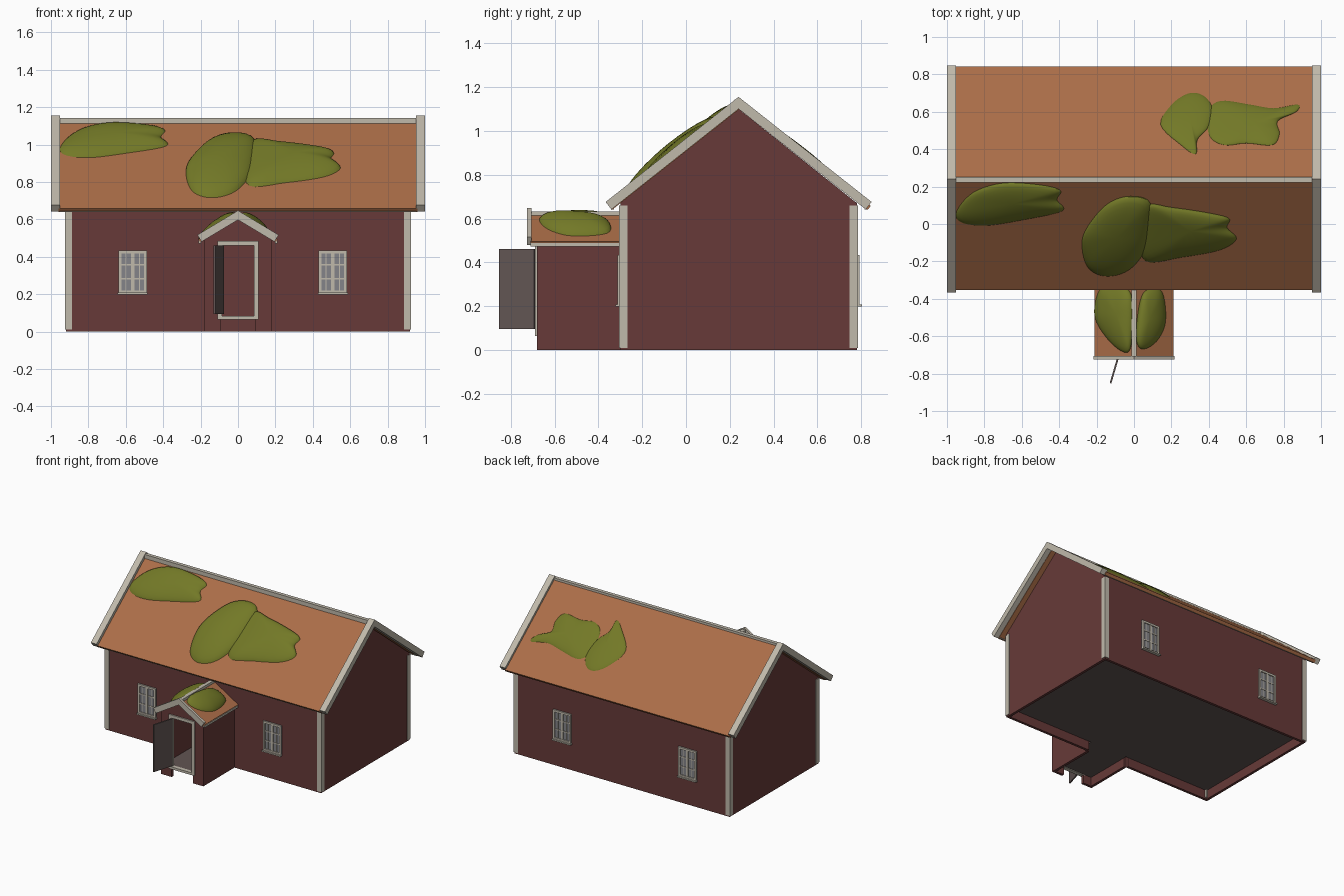
import bpy, bmesh, math
from mathutils import Vector

cube = bpy.data.objects.get("Cube")
if cube:
    bpy.data.objects.remove(cube, do_unlink=True)


def material(name, r, g, b):
    m = bpy.data.materials.new(name)
    m.use_nodes = True
    m.diffuse_color = (r, g, b, 1)
    m.node_tree.nodes["Principled BSDF"].inputs["Base Color"].default_value = (r, g, b, 1)
    return m


RED = material("red_planks", .135, .042, .040)
TRIM = material("pale_trim", .53, .49, .41)
TILE = material("orange_roof", .41, .155, .065)
MOSS = material("green_moss", .17, .19, .02)
GLASS = material("grey_glass", .23, .23, .25)
WOOD = material("weathered_wood", .12, .09, .085)


def finish(name, bm, mat):
    bmesh.ops.recalc_face_normals(bm, faces=bm.faces)
    mesh = bpy.data.meshes.new(name)
    bm.to_mesh(mesh)
    bm.free()
    mesh.materials.append(mat)
    ob = bpy.data.objects.new(name, mesh)
    bpy.context.collection.objects.link(ob)
    return ob


def prism(profile, axis, a, b):
    return profile, axis, a, b


def box(x0, x1, y0, y1, z0, z1):
    return prism([(x0, y0), (x1, y0), (x1, y1), (x0, y1)], "Z", z0, z1)


def build(name, mat, parts):
    """Join extruded profiles into one object."""
    place = {"X": lambda p, d: (d, p[0], p[1]),
             "Y": lambda p, d: (p[0], d, p[1]),
             "Z": lambda p, d: (p[0], p[1], d)}
    bm = bmesh.new()
    for profile, axis, a, b in parts:
        ends = [[bm.verts.new(place[axis](p, d)) for p in profile] for d in (a, b)]
        for end in ends:
            bm.faces.new(end)
        for i in range(len(profile)):
            bm.faces.new((ends[0][i - 1], ends[0][i], ends[1][i], ends[1][i - 1]))
    return finish(name, bm, mat)


def chevron(centre, apex, half, slope, thick):
    """Gable profile with eaves cut square to the slope."""
    ang = math.atan(slope)
    d = thick * math.cos(ang)
    low = apex - half * slope
    dx, dz = d * math.sin(ang), d * math.cos(ang)
    return [(centre - half, low), (centre, apex), (centre + half, low),
            (centre + half - dx, low - dz), (centre, apex - thick),
            (centre - half + dx, low - dz)]


# Main dimensions
W, FRONT, BACK, RIDGE, PITCH = .92, -.30, .78, .24, .79
T = .02
P, PFRONT, PPITCH = .18, -.68, .6

# House walls
gable = [(FRONT, 0), (BACK, 0), (BACK, .67), (RIDGE, 1.1), (FRONT, .67)]
build("house_walls", RED, [
    prism(gable, "X", -W, -W + T), prism(gable, "X", W - T, W),
    box(-W, W, BACK - T, BACK, 0, .67),
    box(-W, -P, FRONT, FRONT + T, 0, .67),
    box(P, W, FRONT, FRONT + T, 0, .67),
    box(-P, P, FRONT, FRONT + T, .08, .67)])

# Porch walls with a doorway open to the ground
door = .09
porch_front = [(-P, 0), (-door, 0), (-door, .465), (door, .465), (door, 0), (P, 0),
               (P, .49), (0, .6), (-P, .49)]
build("porch_walls", RED, [prism(porch_front, "Y", PFRONT, PFRONT + T)] + [
    box(s * P - T / 2 - s * T / 2, s * P + T / 2 - s * T / 2, PFRONT + T, FRONT, 0, .49)
    for s in (-1, 1)])

# Raised floor
build("floor", WOOD, [box(-W + T, W - T, FRONT + T, BACK - T, .07, .08),
                      box(-P + T, P - T, PFRONT + T, FRONT + T, .07, .08)])

# Corner boards
corners = []
for x in (-W, W):
    for y in (FRONT, BACK):
        ix, iy = math.copysign(.033, -x), math.copysign(.033, -y)
        ox, oy = math.copysign(.005, x), math.copysign(.005, y)
        corners.append(box(x + ix, x + ox, y + iy, y + oy, .01, .66))
build("corner_boards", TRIM, corners)

# Main roof with barge boards, ridge board and eave boards
build("main_roof", TILE, [prism(chevron(.245, 1.13, .598, PITCH, .03), "X", -.96, .96)])
barge = chevron(RIDGE, 1.155, .607, PITCH, .055)
build("barge_boards", TRIM, [prism(barge, "X", s * .952, s) for s in (-1, 1)])
build("ridge_board", TRIM, [box(-.955, .955, .222, .25, 1.1, 1.143)])
build("eave_boards", TRIM, [box(-.955, .955, -.343, -.328, .642, .66),
                            box(-.955, .955, .815, .83, .642, .66)])

# Porch roof and its trim
build("porch_roof", TILE, [prism(chevron(0, .622, .212, PPITCH, .02), "Y", -.71, FRONT)])
build("porch_barge_boards", TRIM,
      [prism(chevron(0, .647, .217, PPITCH, .05), "Y", -.725, -.705)])
build("porch_trim", TRIM, [box(-.014, .014, -.71, FRONT, .6, .633)] + [
    box(s * .205 - .007, s * .205 + .007, -.71, FRONT, .472, .488) for s in (-1, 1)])

# Door frame and open door
build("door_frame", TRIM, [
    box(-.11, -.085, -.69, PFRONT + T, .065, .483),
    box(.085, .11, -.69, PFRONT + T, .065, .483),
    box(-.085, .085, -.69, PFRONT + T, .46, .483),
    box(-.085, .085, -.69, PFRONT + T, .065, .083)])
hinge, tip, thick = Vector((-.083, -.69)), Vector((-.13, -.85)), Vector((.009, -.003))
build("open_door", WOOD,
      [prism([hinge, tip, tip + thick, hinge + thick], "Z", .095, .46)])


# Windows on the front and back walls
def window(name, cx, wall, out):
    def slab(x0, x1, z0, z1, depth):
        return box(cx + x0, cx + x1, wall, wall + out * depth, z0, z1)
    w, lo, hi = .077, .208, .433
    build(name + "_glass", GLASS, [slab(-w, w, lo, hi, .004)])
    bars = [slab(-w, -w + .016, lo, hi, .012), slab(w - .016, w, lo, hi, .012),
            slab(-w, w, hi - .016, hi, .012), slab(-w, w, lo, lo + .012, .012),
            slab(-.009, .009, lo, hi, .01), slab(-w - .003, w + .003, .198, lo, .022)]
    for k in (1, 2):
        z = lo + (hi - lo) * k / 3
        bars.append(slab(-w, w, z - .004, z + .004, .008))
    for s in (-1, 1):
        bars.append(slab(s * .036 - .002, s * .036 + .002, lo, hi, .007))
    build(name + "_frame", TRIM, bars)


for side, cx in (("right", -.563), ("left", .507)):
    window("front_%s_window" % side, cx, FRONT, -1)
    window("back_%s_window" % side, cx, BACK, 1)


# Moss cushions draped on the roofs
def main_height(x, y):
    return 1.13 - abs(y - .245) * PITCH


def porch_height(x, y):
    return .622 - abs(x) * PPITCH


def smooth_loop(pts, steps=5):
    pts = [Vector(p) for p in pts]
    n, out = len(pts), []
    for i in range(n):
        a, b, c, d = (pts[(i + k) % n] for k in (-1, 0, 1, 2))
        for j in range(steps):
            t = j / steps
            out.append(b + (c - a) * t / 2 + (a - b * 2.5 + c * 2 - d / 2) * t * t
                       + (b * 1.5 - a / 2 - c * 1.5 + d / 2) * t ** 3)
    return out


def moss(name, lift, height, pts, rings=8):
    loop = smooth_loop(pts)
    mid = sum(loop, Vector((0, 0))) / len(loop)
    bm = bmesh.new()
    levels = []
    for r in range(rings):
        a = r / rings * math.pi / 2
        flat = [mid + (p - mid) * math.cos(a) for p in loop]
        levels.append([bm.verts.new((p.x, p.y, height(*p) - .005 + lift * math.sin(a)))
                       for p in flat])
    top = bm.verts.new((mid.x, mid.y, height(*mid) - .005 + lift))
    bm.faces.new(levels[0])
    for i in range(len(loop)):
        for lo, hi in zip(levels, levels[1:]):
            bm.faces.new((lo[i - 1], lo[i], hi[i], hi[i - 1]))
        bm.faces.new((levels[-1][i - 1], levels[-1][i], top))
    ob = finish(name, bm, MOSS)
    bpy.ops.object.select_all(action="DESELECT")
    ob.select_set(True)
    bpy.context.view_layer.objects.active = ob
    bpy.ops.object.shade_smooth_by_angle(angle=math.radians(50))


moss("moss_front_right", .05, main_height, [
    (-.95, .07), (-.86, .17), (-.7, .22), (-.5, .21), (-.39, .18), (-.41, .13),
    (-.38, .07), (-.6, .02), (-.8, -.01), (-.93, .01)])
moss("moss_front_middle", .075, main_height, [
    (-.28, -.1), (-.24, 0), (-.14, .11), (-.02, .15), (.09, .11), (.08, -.08),
    (.03, -.19), (-.05, -.26), (-.16, -.28), (-.25, -.23)])
moss("moss_front_left", .06, main_height, [
    (.06, .1), (.2, .09), (.4, .06), (.51, .03), (.5, -.02), (.55, -.08),
    (.46, -.14), (.25, -.18), (.06, -.2), (.03, -.05)])
moss("moss_back_middle", .03, main_height, [
    (.14, .53), (.2, .64), (.29, .7), (.37, .69), (.42, .62), (.4, .52),
    (.34, .45), (.33, .37), (.25, .42)])
moss("moss_back_left", .03, main_height, [
    (.39, .6), (.46, .66), (.62, .64), (.75, .62), (.88, .64), (.87, .6),
    (.77, .55), (.78, .48), (.74, .42), (.6, .43), (.48, .42), (.4, .47)])
moss("moss_porch_right", .055, porch_height, [
    (-.19, -.36), (-.21, -.5), (-.13, -.63), (-.04, -.69), (-.01, -.62),
    (-.005, -.42), (-.04, -.34), (-.12, -.33)])
moss("moss_porch_left", .055, porch_height, [
    (.07, -.35), (.15, -.36), (.17, -.52), (.12, -.63), (.04, -.67),
    (.01, -.6), (.03, -.42)])
